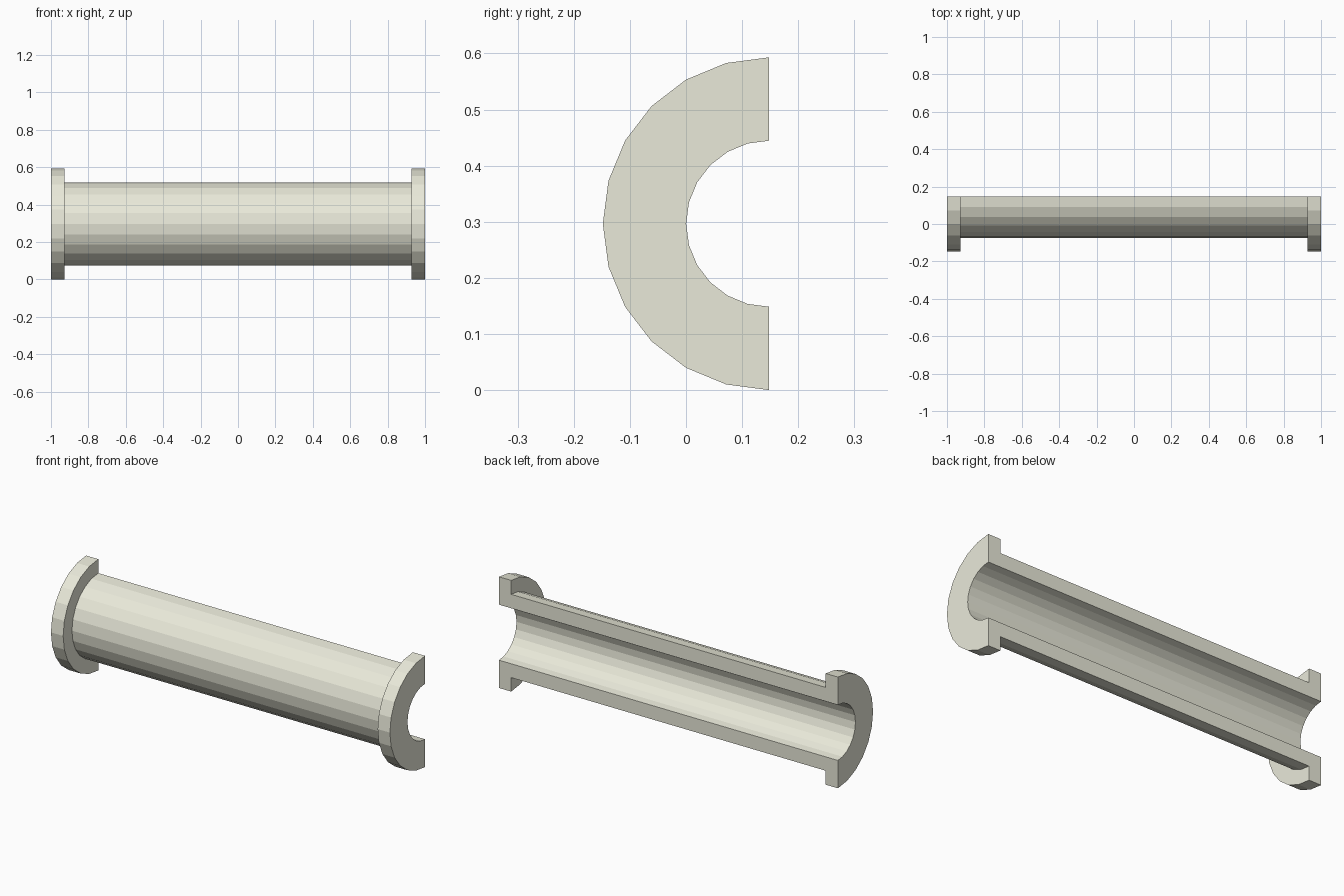
import bpy, bmesh
from math import sin, cos, pi

if "Cube" in bpy.data.objects:
    bpy.data.objects.remove(bpy.data.objects["Cube"])

R_FLANGE, R_TUBE, R_BORE = 0.2965, 0.222, 0.148
X_END, X_STEP = 1.0, 0.928
STEPS = 12  # half of a 24-sided circle
CY, CZ = R_FLANGE / 2, R_FLANGE  # axis of the pipe

# Flanged wall section as (x, radius)
right = [(X_END, R_BORE), (X_END, R_FLANGE), (X_STEP, R_FLANGE), (X_STEP, R_TUBE)]
profile = right + [(-x, r) for x, r in reversed(right)]
n = len(profile)

# Sweep the section half a turn around the x axis, on the front side
bm = bmesh.new()
rings = []
for i in range(STEPS + 1):
    a = pi * i / STEPS
    rings.append([bm.verts.new((x, CY - r * sin(a), CZ + r * cos(a))) for x, r in profile])
for a, b in zip(rings, rings[1:]):
    for j in range(n):
        k = (j + 1) % n
        bm.faces.new((a[j], a[k], b[k], b[j]))

# Flat cut faces along the two long edges
bm.faces.new(rings[0])
bm.faces.new(rings[-1])
bmesh.ops.recalc_face_normals(bm, faces=bm.faces)

mesh = bpy.data.meshes.new("half_flanged_pipe")
bm.to_mesh(mesh)
bm.free()
pipe = bpy.data.objects.new("half_flanged_pipe", mesh)
bpy.context.collection.objects.link(pipe)

# Pale stone-cream colour
mat = bpy.data.materials.new("cream")
mat.diffuse_color = (0.82, 0.82, 0.70, 1)
mat.use_nodes = True
mat.node_tree.nodes["Principled BSDF"].inputs["Base Color"].default_value = mat.diffuse_color
mesh.materials.append(mat)
